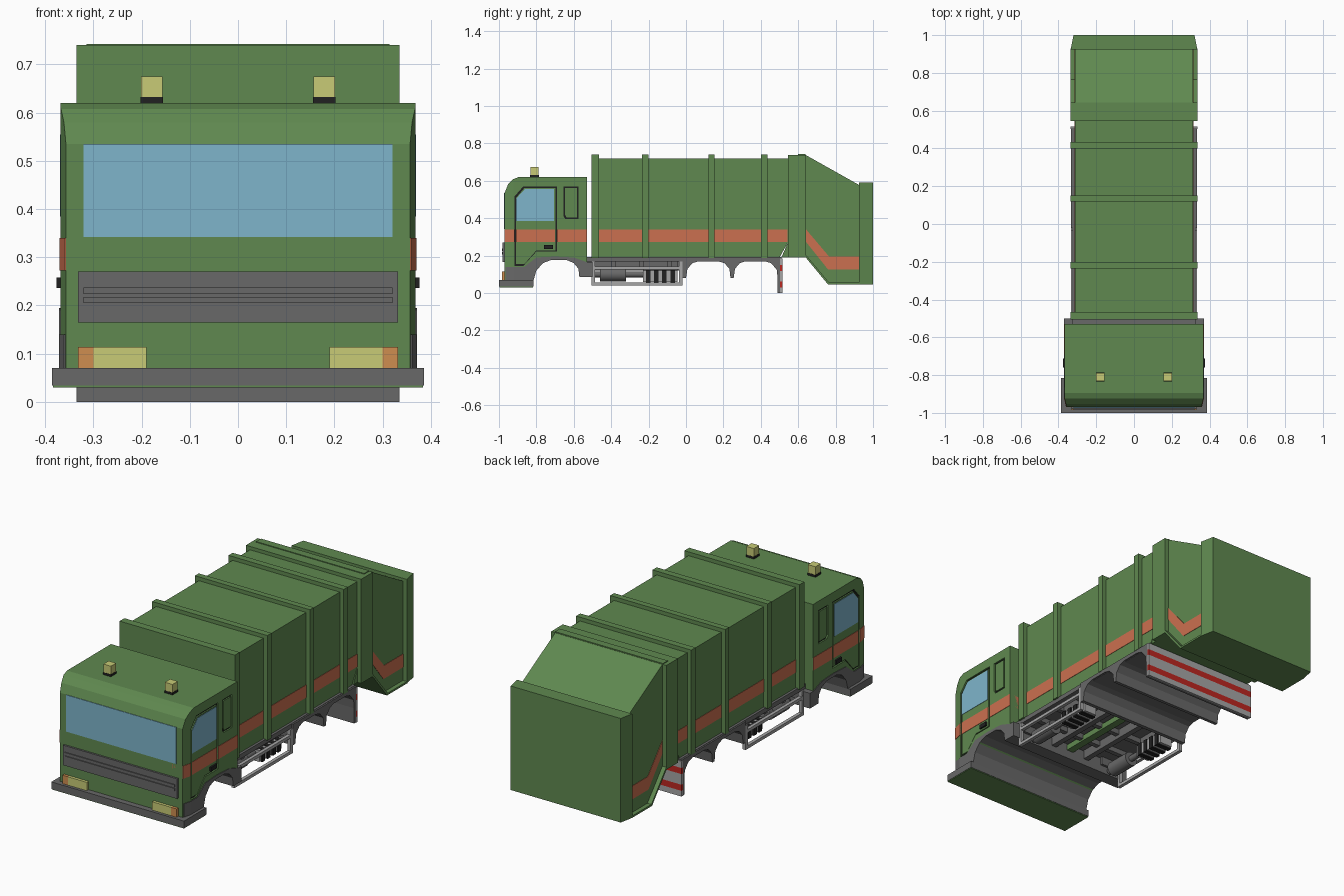
import bpy, bmesh, math
from mathutils import Vector

if "Cube" in bpy.data.objects:
    bpy.data.objects.remove(bpy.data.objects["Cube"])


def material(name, r, g, b):
    m = bpy.data.materials.new(name)
    m.diffuse_color = (r, g, b, 1)
    m.use_nodes = True
    m.node_tree.nodes["Principled BSDF"].inputs["Base Color"].default_value = m.diffuse_color
    return m


GREEN = material("green", .115, .25, .08)
ORANGE = material("orange", .60, .16, .08)
GREY = material("dark_grey", .14, .14, .14)
LIGHT = material("light_grey", .38, .38, .38)
BLACK = material("black", .015, .015, .015)
GLASS = material("glass", .21, .46, .60)
YELLOW = material("yellow", .58, .60, .18)
AMBER = material("amber", .62, .27, .08)
RED = material("red", .50, .02, .015)


def finish(name, bm, mat, mirror=False):
    bmesh.ops.recalc_face_normals(bm, faces=bm.faces)
    me = bpy.data.meshes.new(name)
    bm.to_mesh(me)
    bm.free()
    me.materials.append(mat)
    ob = bpy.data.objects.new(name, me)
    bpy.context.collection.objects.link(ob)
    if mirror:
        ob.modifiers.new("mirror", 'MIRROR')
    return ob


def prism(name, pts, x0, x1, mat, mirror=False, shape=None):
    """Extrude a (y, z) side profile from x0 to x1."""
    bm = bmesh.new()
    a = [bm.verts.new((x0, y, z)) for y, z in pts]
    b = [bm.verts.new((x1, y, z)) for y, z in pts]
    bm.faces.new(a)
    bm.faces.new(b[::-1])
    for i in range(len(pts)):
        j = (i + 1) % len(pts)
        bm.faces.new((a[i], b[i], b[j], a[j]))
    if shape:
        shape(bm)
    return finish(name, bm, mat, mirror)


def rect(y0, y1, z0, z1):
    return [(y0, z0), (y1, z0), (y1, z1), (y0, z1)]


def box(name, x0, x1, y0, y1, z0, z1, mat, mirror=False, shape=None):
    return prism(name, rect(y0, y1, z0, z1), x0, x1, mat, mirror, shape)


def cylinder(name, x, z, r, y0, y1, mat, sides=16):
    pts = [(math.cos(t) * r, math.sin(t) * r) for t in
           (2 * math.pi * i / sides for i in range(sides))]
    bm = bmesh.new()
    f = bm.faces.new([bm.verts.new((x + u, y0, z + v)) for u, v in pts])
    ext = bmesh.ops.extrude_face_region(bm, geom=[f])
    for v in ext['geom']:
        if isinstance(v, bmesh.types.BMVert):
            v.co.y = y1
    if not f.is_valid or len(bm.faces) < sides + 2:
        bm.faces.new([v for v in bm.verts if v.co.y == y0])
    ob = finish(name, bm, mat, True)
    bpy.context.view_layer.objects.active = ob
    ob.select_set(True)
    bpy.ops.object.shade_smooth_by_angle(angle=math.radians(40))
    ob.select_set(False)


def inset(pts, d):
    """Shrink a profile towards its centre by about d."""
    ys, zs = [p[0] for p in pts], [p[1] for p in pts]
    cy, cz = (min(ys) + max(ys)) / 2, (min(zs) + max(zs)) / 2
    sy, sz = 1 - 2 * d / (max(ys) - min(ys)), 1 - 2 * d / (max(zs) - min(zs))
    return [(cy + (y - cy) * sy, cz + (z - cz) * sz) for y, z in pts]


# Cab shell, narrowing slightly towards the front
def taper_front(bm):
    bmesh.ops.bisect_plane(bm, geom=bm.verts[:] + bm.edges[:] + bm.faces[:],
                           plane_co=Vector((0, -.922, 0)), plane_no=Vector((0, 1, 0)))
    for v in bm.verts:
        if v.co.y < -.922:
            v.co.x *= 1 - .03 * (-.922 - v.co.y) / .048


CX = .368
cab = prism("cab", [(-.97, .07), (-.97, .535), (-.952, .58), (-.925, .608), (-.895, .62),
                    (-.53, .62), (-.53, .165), (-.6, .185), (-.73, .185), (-.79, .14),
                    (-.83, .07)], -CX, CX, GREEN, shape=taper_front)


# Recessed door and rear side panel, each with a dark seam around it
def recessed_panel(name, pts):
    cutter = prism(name + "_cutter", pts, CX - .010, CX + .03, BLACK, True)
    cutter.hide_render = True
    mod = cab.modifiers.new("recess", 'BOOLEAN')
    mod.operation, mod.object, mod.solver = 'DIFFERENCE', cutter, 'EXACT'
    bpy.context.view_layer.objects.active = cab
    bpy.ops.object.modifier_apply(modifier=mod.name)
    bpy.data.objects.remove(cutter)
    prism(name + "_seam", pts, CX - .02, CX - .008, BLACK, True)
    prism(name, inset(pts, .009), CX - .015, CX - .001, GREEN, True)


recessed_panel("door", [(-.918, .145), (-.87, .145), (-.80, .222), (-.69, .222),
                        (-.69, .57), (-.87, .57), (-.918, .515)])
recessed_panel("side_panel", [(-.645, .395), (-.575, .395), (-.575, .57), (-.655, .57),
                              (-.655, .41)])
prism("door_window", [(-.908, .385), (-.705, .385), (-.705, .555), (-.862, .555), (-.908, .505)],
      CX - .01, CX + .001, GLASS, True)
box("door_handle", CX - .01, CX + .008, -.76, -.712, .236, .258, BLACK, True)

# Cab front
box("windscreen", -.32, .32, -.973, -.96, .342, .535, GLASS)
box("grille", -.332, .332, -.98, -.96, .165, .27, GREY)
for z in (.205, .224):
    box("grille_slat", -.32, .32, -.985, -.97, z, z + .013, GREY)
box("headlight", .19, .30, -.985, -.96, .07, .114, YELLOW, True)
box("indicator", .30, .332, -.985, -.96, .07, .114, AMBER, True)
box("bumper", -.386, .386, -1, -.815, .034, .07, GREY)
box("bumper_underside", -.384, .384, -.998, -.817, .03, .034, GREEN)
box("beacon_base", .156, .202, -.833, -.787, .618, .632, BLACK, True)
box("beacon", .157, .201, -.832, -.788, .632, .675, YELLOW, True)

# Front wheel arch with its side skirt, spanning the full width
prism("front_wheel_arch", [(-.965, .068), (-.965, .14), (-.865, .14), (-.80, .19), (-.70, .195),
                           (-.60, .19), (-.53, .165), (-.50, .165), (-.50, .085), (-.57, .085),
                           (-.575, .13), (-.60, .16), (-.64, .177), (-.72, .177), (-.765, .16),
                           (-.80, .12), (-.815, .068)], -.371, .371, GREY, shape=taper_front)

# Container body with outer ribs
prism("container", [(-.5, .19), (.50, .19), (.545, .27), (.545, .72), (-.5, .72)],
      -.312, .312, GREEN)
for y0, y1 in ((-.505, -.465), (-.235, -.2), (.12, .152), (.4, .435)):
    box("container_rib", -.335, .335, y0, y1, .188, .74, GREEN)
prism("tailgate_collar", [(.545, .27), (.545, .735), (.60, .735), (.60, .742), (.64, .742),
                          (.64, .19), (.51, .19)], -.314, .314, GREEN)
box("tailgate_collar_rib", -.335, .335, .545, .642, .19, .738, GREEN)

# Tailgate hopper and its rear block
prism("tailgate", [(.64, .738), (.93, .575), (.93, .05), (.76, .05), (.64, .19)],
      -.312, .312, GREEN)
prism("tailgate_lower_flange", [(.64, .19), (.76, .045), (.93, .045), (.93, .055),
                                (.766, .055), (.64, .205)], -.335, .335, GREEN)


def taper_back(bm):
    for v in bm.verts:
        if v.co.y > .95:
            v.co.x *= .955


box("tailgate_rear", -.335, .335, .925, 1, .045, .592, GREEN, shape=taper_back)

# Orange side stripe
for y0, y1 in ((-.97, -.918), (-.69, -.53)):
    box("cab_stripe", .3, CX + .002, y0, y1, .273, .34, ORANGE, True, taper_front)
box("door_stripe", CX - .01, CX + .001, -.908, -.70, .273, .34, ORANGE, True)
for y0, y1 in ((-.465, -.235), (-.2, .12), (.152, .4), (.435, .543)):
    box("container_stripe", .3, .314, y0, y1, .273, .34, ORANGE, True)
prism("tailgate_stripe", [(.642, .273), (.76, .125), (.925, .125), (.925, .195), (.765, .195),
                          (.642, .34)], .3, .314, ORANGE, True)

# Chassis deck, rails and crossmembers
box("chassis_deck", -.325, .325, -.53, .51, .168, .192, GREY)
box("chassis_rail", .09, .12, -.56, 0, .12, .17, GREY, True)
for y in (-.40, -.25, -.10):
    box("crossmember", -.30, .30, y, y + .025, .14, .17, GREY)
box("drive_shaft", -.02, .02, -.55, 0, .13, .16, GREEN)

# Rear wheel arches, one continuous pressing over both axles
prism("rear_wheel_arches", [(-.02, .19), (-.02, .08), (0, .08), (.008, .13), (.035, .16),
                            (.07, .17), (.17, .17), (.205, .16), (.232, .13), (.238, .08),
                            (.255, .08), (.262, .13), (.288, .16), (.32, .17), (.42, .17),
                            (.455, .16), (.485, .125), (.49, .08), (.51, .08), (.51, .19)],
      -.333, .333, GREY)

# Rear mudflap with warning stripes
box("mudflap", -.333, .333, .49, .505, 0, .18, GREY)
for i, (z0, z1) in enumerate(((0, .03), (.03, .062), (.062, .118), (.118, .15), (.15, .185))):
    box("mudflap_stripe", -.335, .335, .503, .515, z0, z1, RED if i % 2 else LIGHT)

# Side guard frame between the axles
for z in (.04, .125):
    box("guard_bar", .315, .333, -.505, -.02, z, z + .016, LIGHT, True)
for y in (-.505, -.038):
    box("guard_post", .315, .333, y, y + .018, .04, .168, LIGHT, True)
    box("guard_arm", .2, .333, y, y + .018, .125, .168, GREY, True)

# Equipment behind the guard: tank, pipe and battery rack
cylinder("air_tank", .25, .10, .038, -.46, -.32, GREY)
cylinder("tank_pipe", .25, .10, .016, -.49, -.22, GREY)
box("tank_bracket", .24, .26, -.40, -.38, .13, .17, GREY, True)
box("battery_rack", .21, .285, -.23, -.045, .06, .12, LIGHT, True)
box("battery_rack_hanger", .23, .27, -.23, -.045, .12, .17, GREY, True)
for i in range(4):
    y = -.215 + i * .044
    box("battery", .205, .292, y, y + .024, .055, .122, BLACK, True)
